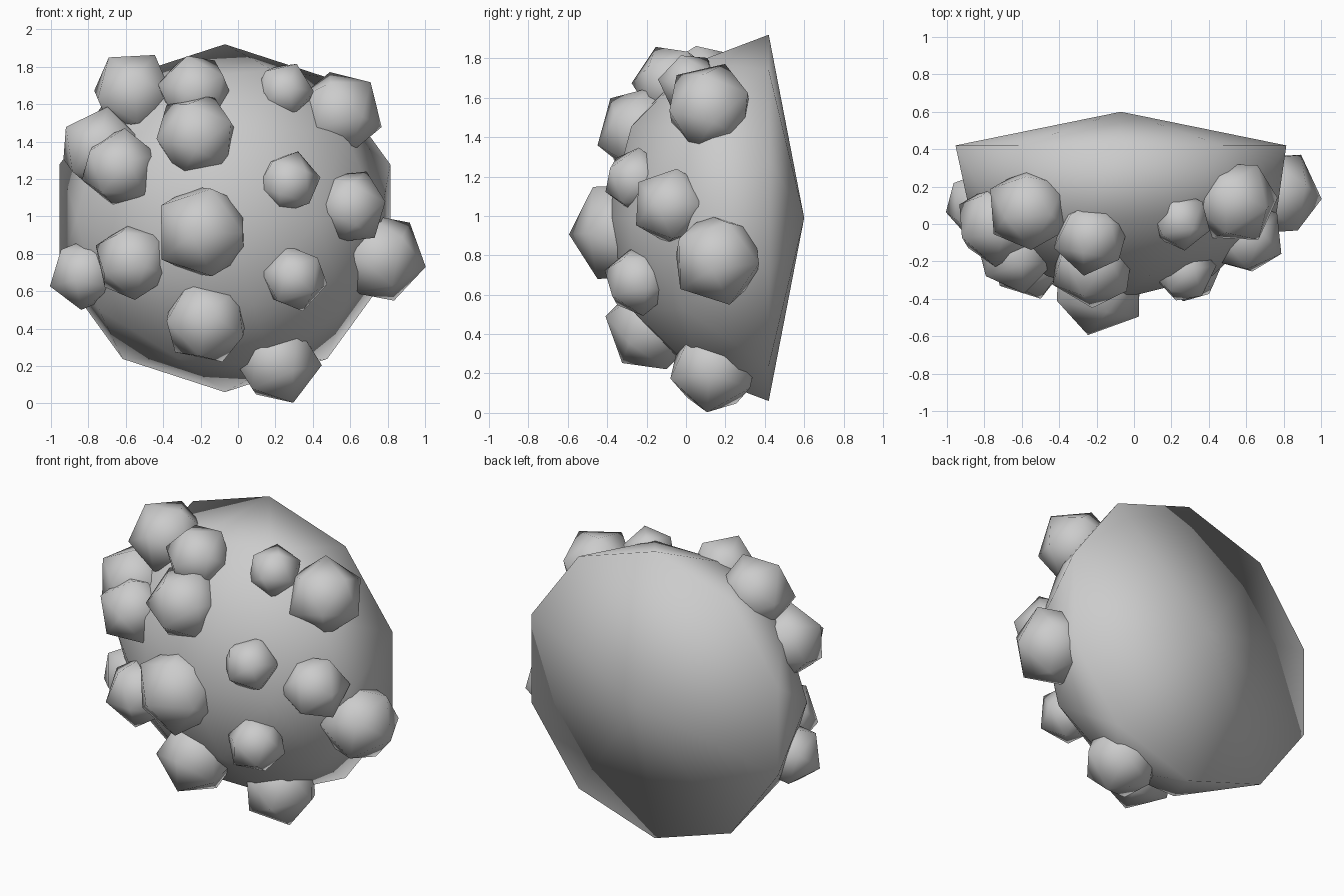
import bpy, bmesh
from mathutils import Vector, Matrix
from math import radians

if "Cube" in bpy.data.objects:
    bpy.data.objects.remove(bpy.data.objects["Cube"])

CENTRE = Vector((-0.07, 0.42, 0.99))


def finish(bm, name, matrix):
    bmesh.ops.transform(bm, matrix=matrix, verts=bm.verts)
    bmesh.ops.recalc_face_normals(bm, faces=bm.faces)
    for f in bm.faces:
        f.smooth = True
    me = bpy.data.meshes.new(name)
    bm.to_mesh(me)
    bm.free()
    ob = bpy.data.objects.new(name, me)
    bpy.context.collection.objects.link(ob)
    return ob


# Domed body: half an icosphere, its ten-sided rim closed by a shallow cone
bm = bmesh.new()
bmesh.ops.create_icosphere(bm, subdivisions=2, radius=1)
bmesh.ops.delete(bm, geom=[v for v in bm.verts if v.co.z < -0.01], context='VERTS')
rim = [e for e in bm.edges if e.is_boundary]
apex = bm.verts.new((0, 0, -0.18 / 0.82))
for e in rim:
    bm.faces.new((e.verts[0], e.verts[1], apex))
finish(bm, "body", Matrix.Translation(CENTRE) @ Matrix.Rotation(radians(90), 4, 'X')
       @ Matrix.Diagonal((0.93, 0.93, 0.82, 1)))

# Bumps: x, y, z, radius; one corner points away from the body
bumps = [
    (-0.56, 0.08, 1.66, 0.235), (-0.23, -0.07, 1.67, 0.21),
    (-0.22, -0.22, 1.43, 0.24), (0.25, 0.02, 1.67, 0.165),
    (0.54, 0.12, 1.55, 0.24), (-0.73, 0.00, 1.36, 0.235),
    (-0.63, -0.16, 1.26, 0.22), (0.27, -0.25, 1.18, 0.175),
    (0.60, -0.07, 1.05, 0.21), (-0.19, -0.325, 0.92, 0.275),
    (-0.56, -0.19, 0.76, 0.22), (0.30, -0.24, 0.67, 0.185),
    (0.76, 0.16, 0.78, 0.25), (-0.82, 0.10, 0.69, 0.20),
    (-0.17, -0.17, 0.44, 0.245), (0.21, 0.14, 0.225, 0.24),
]
aim = Vector((-0.07, 0.25, 0.95))
for i, (x, y, z, r) in enumerate(bumps):
    p = Vector((x, y, z))
    bm = bmesh.new()
    bmesh.ops.create_icosphere(bm, subdivisions=1, radius=r)
    rot = (p - aim).to_track_quat('Z', 'Y').to_matrix().to_4x4()
    finish(bm, f"bump_{i + 1}", Matrix.Translation(p) @ rot)
